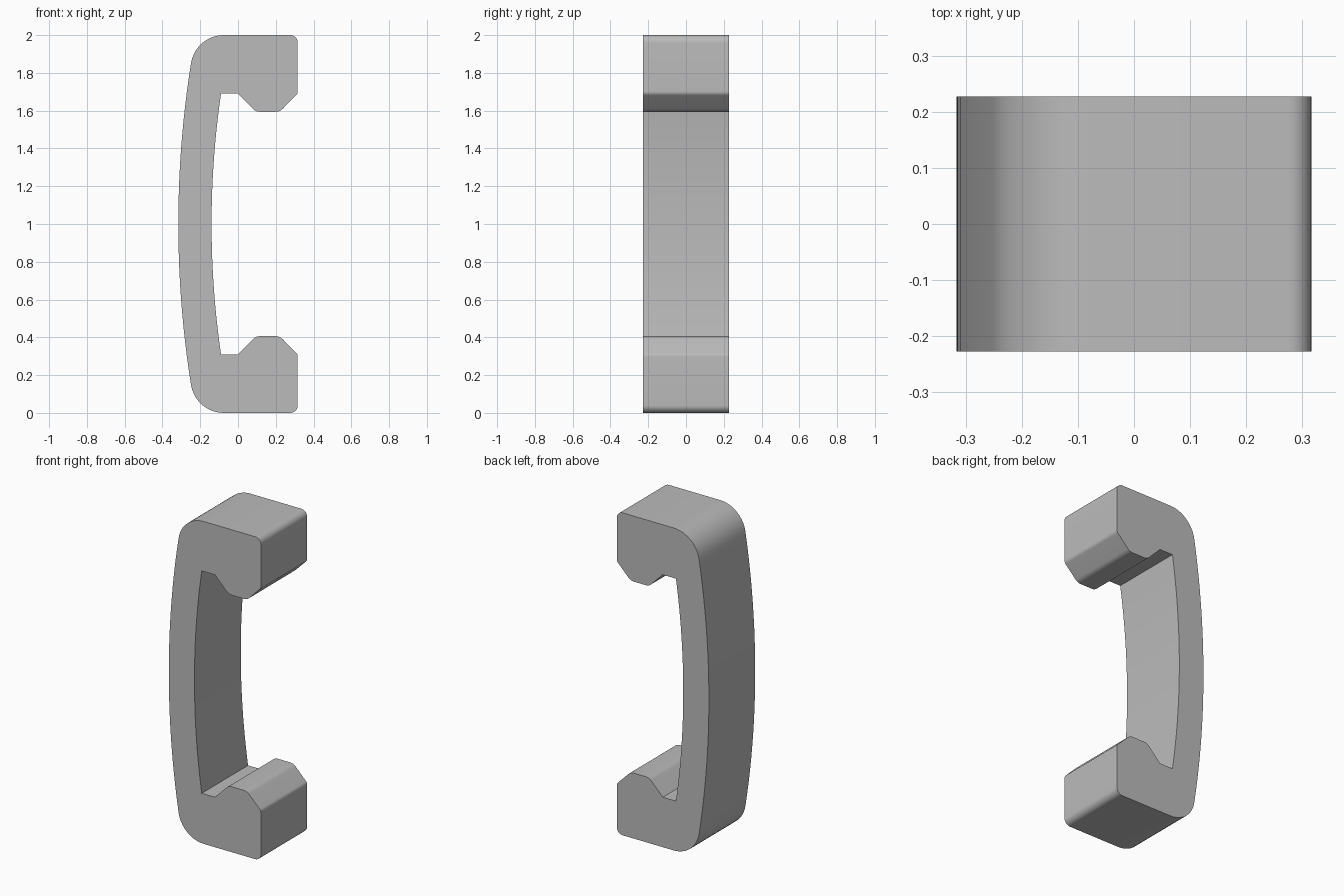
import bpy, bmesh, math
from mathutils import Vector

cube = bpy.data.objects.get("Cube")
if cube:
    bpy.data.objects.remove(cube, do_unlink=True)

HALF_DEPTH = 0.227
MID = 1.0


def bow(x, radius, z):
    """Point at height z on a shallow arc that bulges toward -x."""
    return (x + radius - math.sqrt(radius ** 2 - z ** 2), z, 0)


def rounded(corners, steps=10):
    """Replace each corner (x, z, radius) with a fillet arc."""
    points = []
    for i, (x, z, r) in enumerate(corners):
        c = Vector((x, z))
        if r == 0:
            points.append(c)
            continue
        a = (Vector(corners[i - 1][:2]) - c).normalized()
        b = (Vector(corners[(i + 1) % len(corners)][:2]) - c).normalized()
        half = a.angle(b) / 2
        centre = c + (a + b).normalized() * (r / math.sin(half))
        start = c + a * (r / math.tan(half)) - centre
        end = c + b * (r / math.tan(half)) - centre
        sweep = start.angle(end)
        for k in range(steps + 1):
            t = k / steps
            points.append(centre + (start * math.sin((1 - t) * sweep)
                                    + end * math.sin(t * sweep)) / math.sin(sweep))
    return points


# Upper half of the outline, heights measured from the middle
outer = [bow(-0.316, 5.43, 0.83 * i / 12) for i in range(1, 13)]
foot = [(-0.224, 1.0, 0.175), (0.316, 1.0, 0.04), (0.316, 0.69, 0.03),
        (0.221, 0.594, 0.05), (0.095, 0.594, 0.05), (0.0, 0.69, 0)]
inner = [bow(-0.14, 4.78, 0.69 * i / 12) for i in range(12, 0, -1)]
upper = outer + foot + inner

# Full closed outline, mirrored about the middle
lower = [(x, -z, r) for x, z, r in reversed(upper)]
outline = rounded(upper + [(-0.14, 0, 0)] + lower + [(-0.316, 0, 0)])

# Extrude the outline through the depth
bm = bmesh.new()
face = bm.faces.new([bm.verts.new((p.x, -HALF_DEPTH, p.y + MID)) for p in outline])
side = bmesh.ops.extrude_face_region(bm, geom=[face])
bmesh.ops.translate(bm, vec=(0, 2 * HALF_DEPTH, 0),
                    verts=[g for g in side["geom"] if isinstance(g, bmesh.types.BMVert)])
# Keep the front cap if the extrusion removed it
if not any(all(v.co.y < 0 for v in f.verts) for f in bm.faces):
    bmesh.ops.holes_fill(bm, edges=[e for e in bm.edges if e.is_boundary], sides=0)
bmesh.ops.recalc_face_normals(bm, faces=bm.faces)
mesh = bpy.data.meshes.new("pull_handle")
bm.to_mesh(mesh)
bm.free()

handle = bpy.data.objects.new("pull_handle", mesh)
bpy.context.collection.objects.link(handle)

# Plain grey finish
grey = bpy.data.materials.new("plain_grey")
grey.use_nodes = True
colour = (0.5, 0.5, 0.5, 1)
grey.diffuse_color = colour
grey.node_tree.nodes["Principled BSDF"].inputs["Base Color"].default_value = colour
mesh.materials.append(grey)

bpy.context.view_layer.objects.active = handle
handle.select_set(True)
bpy.ops.object.shade_smooth_by_angle(angle=math.radians(30))
